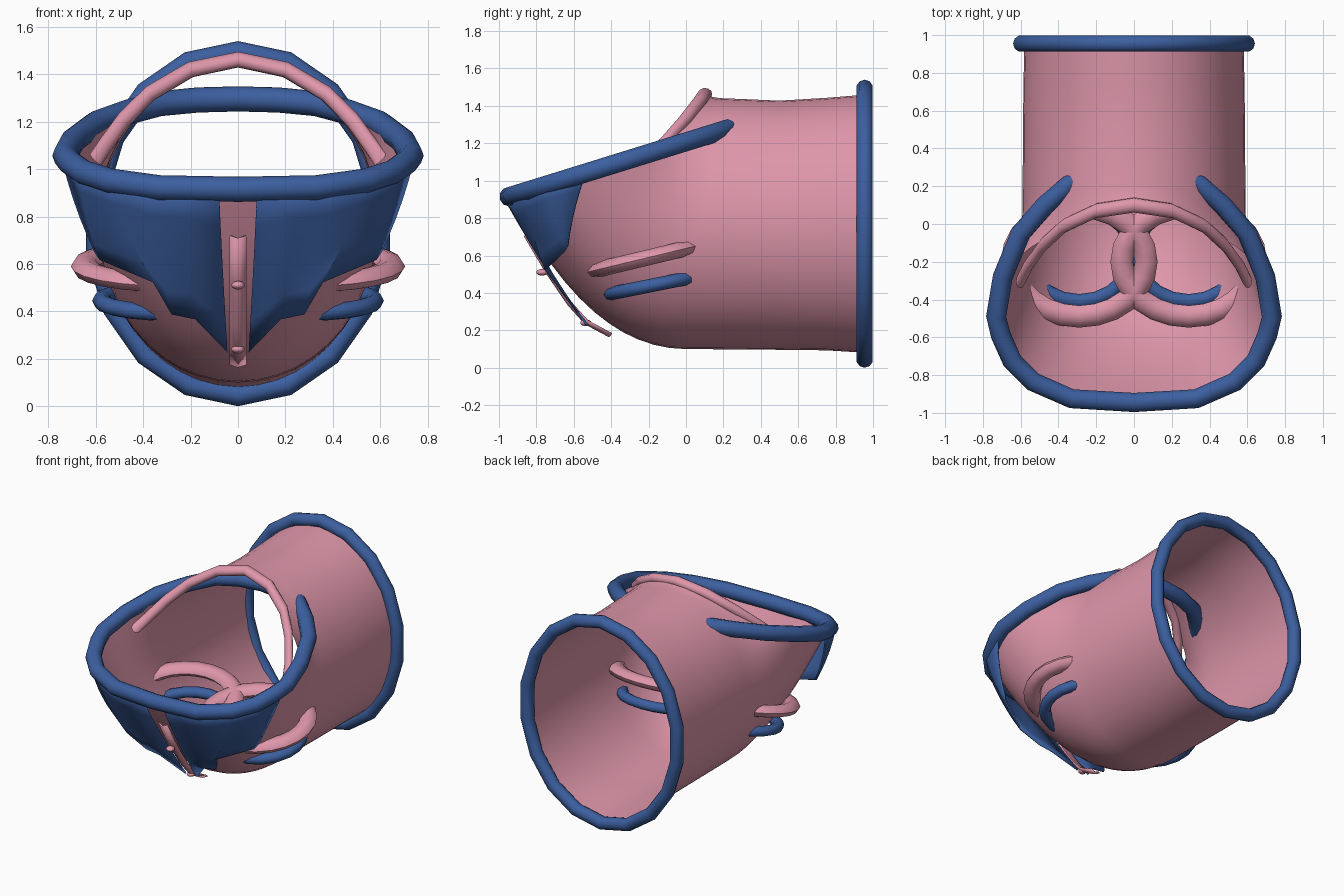
import bpy, math
from mathutils import Vector as V

if "Cube" in bpy.data.objects:
    bpy.data.objects.remove(bpy.data.objects["Cube"])


def material(name, rgb):
    m = bpy.data.materials.new(name)
    m.diffuse_color = (*rgb, 1)
    m.use_nodes = True
    m.node_tree.nodes["Principled BSDF"].inputs["Base Color"].default_value = m.diffuse_color
    return m


PINK = material("pink", (0.74, 0.31, 0.41))
BLUE = material("blue", (0.045, 0.115, 0.35))


def make(name, verts, faces, mat, angle=40):
    me = bpy.data.meshes.new(name)
    me.from_pydata([tuple(v) for v in verts], [], faces)
    me.materials.append(mat)
    ob = bpy.data.objects.new(name, me)
    bpy.context.collection.objects.link(ob)
    bpy.ops.object.select_all(action='DESELECT')
    ob.select_set(True)
    bpy.context.view_layer.objects.active = ob
    bpy.ops.object.mode_set(mode='EDIT')
    bpy.ops.mesh.select_all(action='SELECT')
    bpy.ops.mesh.normals_make_consistent(inside=False)
    bpy.ops.object.mode_set(mode='OBJECT')
    bpy.ops.object.shade_smooth_by_angle(angle=math.radians(angle))
    return ob


def sweep(name, pts, up, w, h, mat, closed=True, sides=10):
    """Sweep an elliptical section (w across, h along up) along a path."""
    pts, up, n = [V(p) for p in pts], V(up).normalized(), len(pts)
    verts, faces = [], []
    for i, p in enumerate(pts):
        a = pts[(i - 1) % n] if closed else pts[max(i - 1, 0)]
        b = pts[(i + 1) % n] if closed else pts[min(i + 1, n - 1)]
        side = (b - a).cross(up).normalized()
        for k in range(sides):
            t = 2 * math.pi * k / sides
            verts.append(p + side * w * math.cos(t) + up * h * math.sin(t))
    for i in range(n if closed else n - 1):
        j = (i + 1) % n
        for k in range(sides):
            l = (k + 1) % sides
            faces.append((i * sides + k, i * sides + l, j * sides + l, j * sides + k))
    if not closed:
        faces += [tuple(range(sides)), tuple(range((n - 1) * sides, n * sides))]
    return make(name, verts, faces, mat, 60)


def mirrored(half):
    """Close a half loop whose first and last points lie on x = 0."""
    return half + [(-x, y, z) for x, y, z in half[-2:0:-1]]


def ellipse(cx, cy, cz, rx, ry, slope, n):
    out = []
    for i in range(n):
        t = 2 * math.pi * i / n
        y = ry * math.sin(t)
        out.append((cx + rx * math.cos(t), cy + y, cz + slope * y))
    return out


def refine(loop):
    """Catmull-Rom doubling of a closed loop."""
    p, n, out = [V(q) for q in loop], len(loop), []
    for i in range(n):
        out.append(p[i])
        out.append((9 * (p[i] + p[(i + 1) % n]) - p[i - 1] - p[(i + 2) % n]) / 16)
    return out


# Body shell: round tube whose front curls up to a slanted opening
half_opening = [(0, -.93, .9), (.33, -.9, .91), (.53, -.82, .94), (.64, -.71, .98),
                (.69, -.58, 1.03), (.70, -.46, 1.06), (.665, -.3, 1.11), (.59, -.16, 1.15),
                (.49, -.09, 1.22), (.36, 0, 1.32), (.19, .07, 1.42), (0, .09, 1.465)]
opening = refine(mirrored(half_opening))
N = len(opening)
STEPS = 12
rows = []
for y, rx, cz, rz in ((.96, .58, .77, .69), (.75, .585, .768, .675), (.5, .588, .762, .666)):
    rows.append([V((rx * math.sin(2 * math.pi * i / N), y, cz - rz * math.cos(2 * math.pi * i / N)))
                 for i in range(N)])
for s in range(STEPS + 1):
    t, row = s / STEPS, []
    for i, o in enumerate(opening):
        a = 2 * math.pi * i / N
        m = V((.59 * math.sin(a), .11 - .11 * math.cos(a), .77 - .67 * math.cos(a)))
        c = m + V((0, -.56 * (m.y - o.y), 0))
        row.append(m * (1 - t) ** 2 + c * 2 * t * (1 - t) + o * t * t)
    rows.append(row)
faces = [(r * N + i, r * N + (i + 1) % N, (r + 1) * N + (i + 1) % N, (r + 1) * N + i)
         for r in range(len(rows) - 1) for i in range(N)]
make("body_shell", [v for row in rows for v in row], faces, PINK, 60)

# Rolled lip over the upper arch of the opening
arch = [(.6, -.3, 1.04), (.56, -.22, 1.1), (.48, -.11, 1.21), (.37, -.01, 1.32),
        (.2, .07, 1.42), (0, .1, 1.462)]
arch = arch + [(-x, y, z) for x, y, z in arch[-2::-1]]
sweep("arch_lip", arch, (0, 1, .2), .034, .04, PINK, closed=False)

# Back ring
ring = [(.605 * math.sin(2 * math.pi * i / 18), .955, .77 - .725 * math.cos(2 * math.pi * i / 18))
        for i in range(18)]
sweep("back_ring", ring, (0, 1, 0), .045, .045, BLUE)

# Slanted rim around the opening, passing inside the body at the back
rim_xy = [(0, -.945), (.33, -.925), (.535, -.835), (.645, -.725), (.705, -.59), (.73, -.49),
          (.695, -.28), (.6, -.05), (.47, .1), (.33, .22), (.17, .27), (0, .285)]
rim = mirrored([(x, y, .915 + .31 * (y + .945)) for x, y in rim_xy])
sweep("opening_rim", rim, (0, -.31, 1), .053, .053, BLUE)

# Front panels: (top point, bottom point) per column
columns = [((.08, -.965, .9), (.045, -.53, .23)), ((.25, -.96, .91), (.18, -.635, .37)),
           ((.39, -.935, .92), (.28, -.645, .39)), ((.54, -.86, .94), (.36, -.75, .525)),
           ((.67, -.74, .98), (.58, -.65, .62)), ((.735, -.54, 1.03), (.6, -.63, .65))]
for name, sx in (("left_panel", -1), ("right_panel", 1)):
    verts, rise = [], 5
    for top, bottom in columns:
        a, b = V(top), V(bottom)
        for k in range(rise + 1):
            t = k / rise
            p = a.lerp(b, t)
            bulge = .05 * t * (1 - t)
            p += V((bulge * p.x, -bulge, -bulge * .5))
            verts.append((sx * p.x, p.y, p.z))
    w = rise + 1
    faces = [(c * w + k, c * w + k + 1, (c + 1) * w + k + 1, (c + 1) * w + k)
             for c in range(len(columns) - 1) for k in range(rise)]
    panel = make(name, verts, faces, BLUE, 35)
    mod = panel.modifiers.new("thickness", 'SOLIDIFY')
    mod.thickness = .012
    mod.offset = 0

# Centre strip with two studs
strip = [(-.855, .715), (-.74, .52), (-.62, .345), (-.53, .245), (-.4, .175)]
verts = [(x, y - d, z - d) for y, z in strip for x, d in ((-.036, 0), (0, .012), (.036, 0))]
faces = [(i * 3 + k, i * 3 + k + 1, i * 3 + k + 4, i * 3 + k + 3)
         for i in range(len(strip) - 1) for k in range(2)]
ob = make("centre_strip", verts, faces, PINK, 60)
ob.modifiers.new("thickness", 'SOLIDIFY').thickness = .012
for name, y, z in (("upper_stud", -.77, .51), ("lower_stud", -.535, .24)):
    bpy.ops.mesh.primitive_uv_sphere_add(segments=12, ring_count=8, radius=1, location=(0, y, z))
    ob = bpy.context.object
    ob.name = name
    ob.scale = (.028, .03, .018)
    ob.data.materials.append(PINK)
    bpy.ops.object.shade_smooth_by_angle(angle=math.radians(60))

# Side loops piercing the body: a wide one above a slimmer one
for side, sx in (("left", -1), ("right", 1)):
    sweep(side + "_upper_loop", ellipse(sx * .29, -.2, .59, .355, .29, .24, 24),
          (0, -.24, 1), .06, .042, PINK, sides=8)
    sweep(side + "_lower_loop", ellipse(sx * .29, -.16, .445, .285, .25, .2, 20),
          (0, -.2, 1), .04, .036, BLUE, sides=8)
